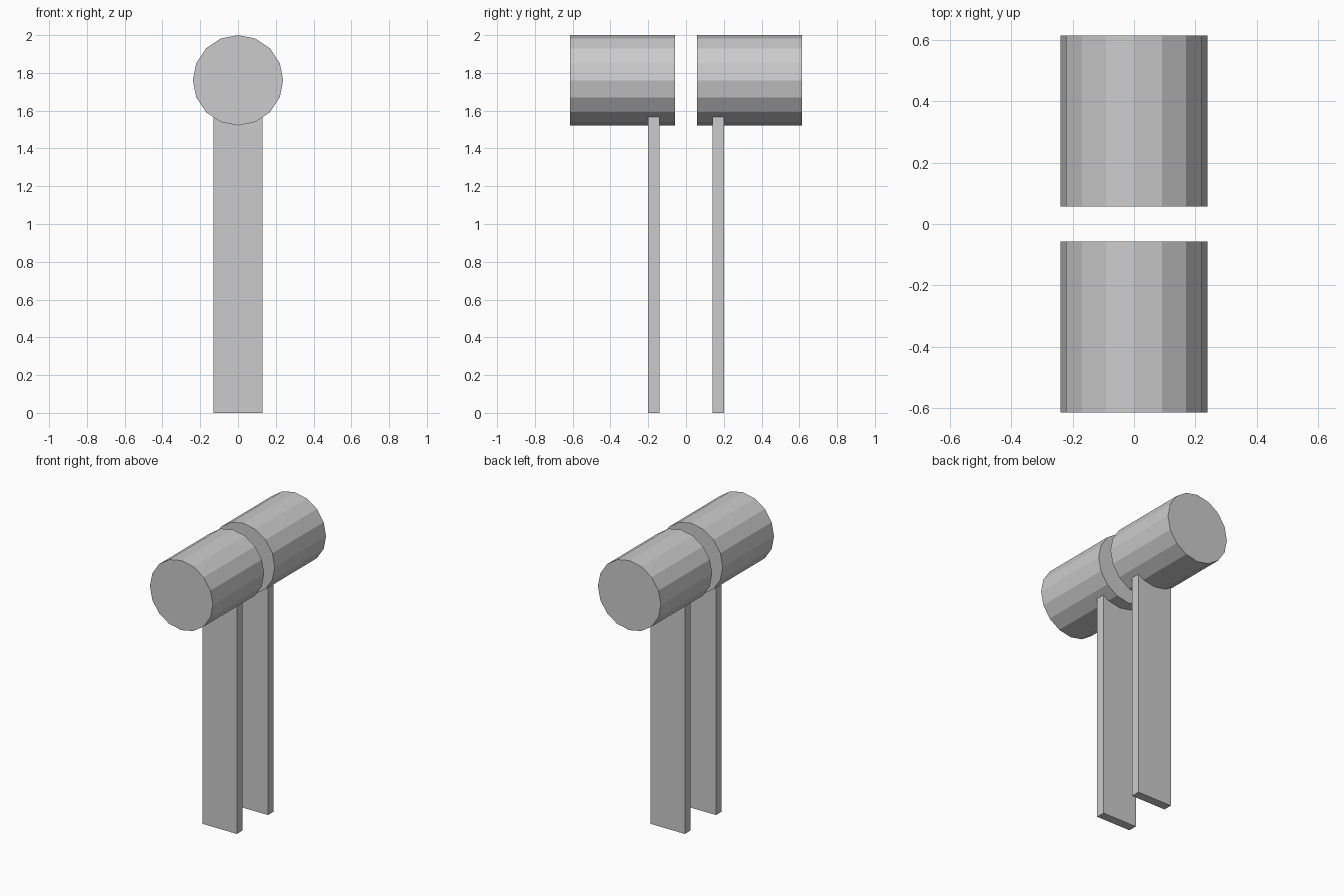
import bpy
import math

if "Cube" in bpy.data.objects:
    bpy.data.objects.remove(bpy.data.objects["Cube"])

RADIUS = 0.239
AXIS_Z = 2.0 - RADIUS


def add_drum(name, y0, y1):
    # 16-sided flat-shaded cylinder lying along y, with a vertex at the top
    bpy.ops.mesh.primitive_cylinder_add(
        vertices=16, radius=RADIUS, depth=y1 - y0,
        location=(0, (y0 + y1) / 2, AXIS_Z), rotation=(math.pi / 2, 0, 0))
    bpy.context.object.name = name


def add_post(name, y0, y1, width, top):
    # flat upright board, its top sunk into the drum
    bpy.ops.mesh.primitive_cube_add(size=1, location=(0, (y0 + y1) / 2, top / 2))
    post = bpy.context.object
    post.name = name
    post.scale = (width, y1 - y0, top)
    bpy.ops.object.transform_apply(location=False, rotation=False, scale=True)


# Mirrored pair of drums and posts, front and back
for side, (drum, board) in {
    "front": ((-0.614, -0.057), (-0.2, -0.139)),
    "back": ((0.057, 0.614), (0.139, 0.2)),
}.items():
    add_drum(side + "_drum", *drum)
    add_post(side + "_post", *board, width=0.262, top=1.6)
